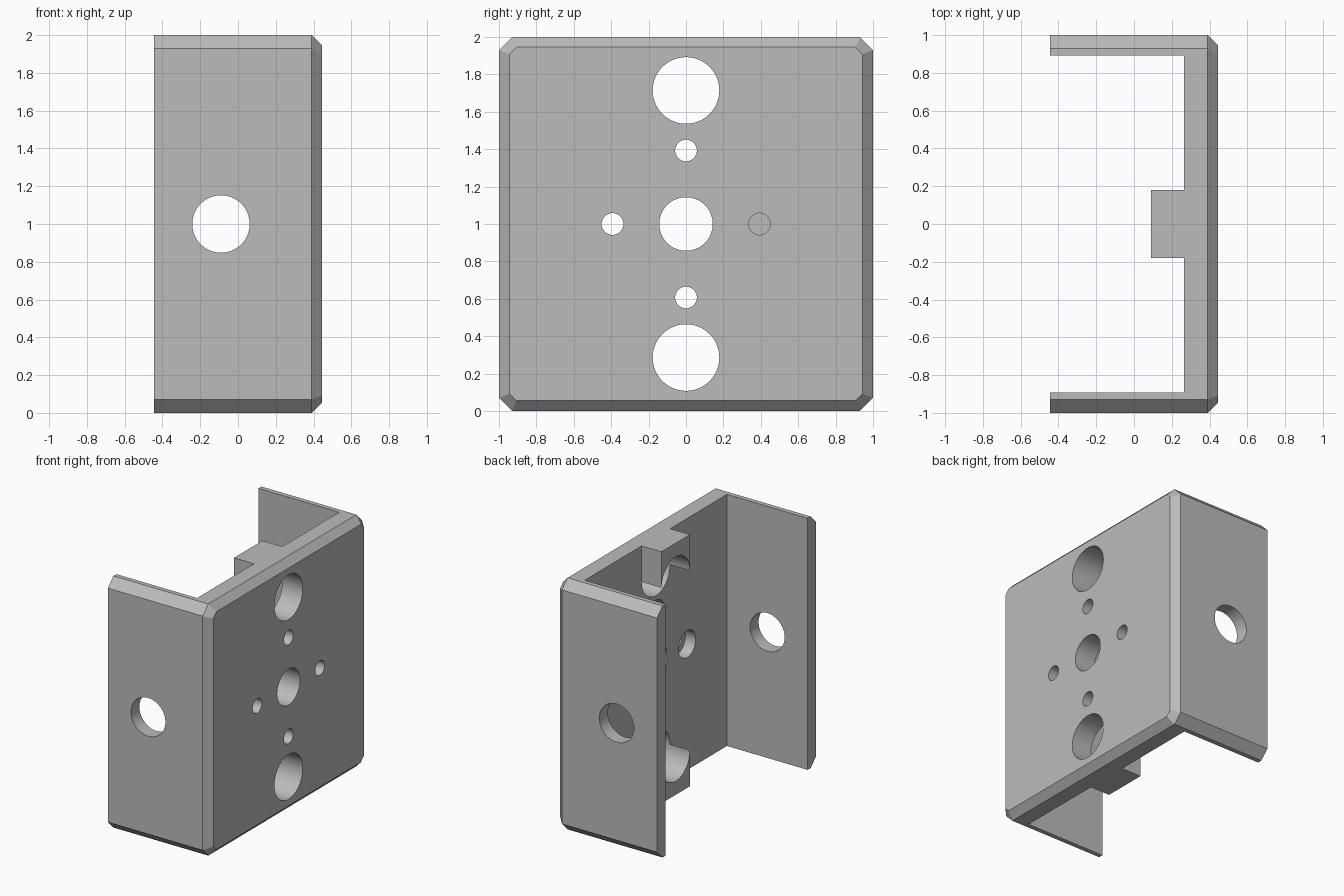
import bpy, bmesh, math
from mathutils import Matrix

if "Cube" in bpy.data.objects:
    bpy.data.objects.remove(bpy.data.objects["Cube"])

grey = bpy.data.materials.new("metal grey")
grey.diffuse_color = (0.5, 0.5, 0.5, 1)
grey.use_nodes = True
grey.node_tree.nodes["Principled BSDF"].inputs["Base Color"].default_value = grey.diffuse_color


def make_object(name, bm):
    bmesh.ops.recalc_face_normals(bm, faces=bm.faces)
    mesh = bpy.data.meshes.new(name)
    bm.to_mesh(mesh)
    bm.free()
    mesh.materials.append(grey)
    obj = bpy.data.objects.new(name, mesh)
    bpy.context.collection.objects.link(obj)
    return obj


def box(name, x0, x1, y0, y1, z0, z1):
    bm = bmesh.new()
    bmesh.ops.create_cube(bm, size=1)
    for v in bm.verts:
        v.co = ((x0 + x1) / 2 + v.co.x * (x1 - x0),
                (y0 + y1) / 2 + v.co.y * (y1 - y0),
                (z0 + z1) / 2 + v.co.z * (z1 - z0))
    return make_object(name, bm)


def cylinder(name, centre, radius, length, axis):
    bm = bmesh.new()
    turn = Matrix.Rotation(math.pi / 2, 4, 'Y' if axis == 'X' else 'X')
    bmesh.ops.create_cone(bm, cap_ends=True, segments=64, radius1=radius,
                          radius2=radius, depth=length,
                          matrix=Matrix.Translation(centre) @ turn)
    return make_object(name, bm)


def combine(target, tool, operation):
    mod = target.modifiers.new(tool.name, 'BOOLEAN')
    mod.operation, mod.solver, mod.object = operation, 'EXACT', tool
    bpy.context.view_layer.objects.active = target
    bpy.ops.object.modifier_apply(modifier=mod.name)
    bpy.data.objects.remove(tool)


def octagon(half, cut):
    a, b = half, half - cut
    return [(a, b), (b, a), (-b, a), (-a, b), (-a, -b), (-b, -a), (b, -a), (a, -b)]


# Chamfered outer body: octagonal sections along x, inset at the plate face
CUT, INSET = 0.07, 0.055
bm = bmesh.new()
sections = ((-0.445, 1, CUT), (0.39, 1, CUT),
            (0.445, 1 - INSET, CUT - INSET * (2 - math.sqrt(2))))
rings = [[bm.verts.new((x, y, z + 1)) for y, z in octagon(half, cut)]
         for x, half, cut in sections]
for a, b in zip(rings, rings[1:]):
    for i in range(8):
        j = (i + 1) % 8
        bm.faces.new((a[i], a[j], b[j], b[i]))
bm.faces.new(rings[0])
bm.faces.new(rings[-1])
bracket = make_object("bracket", bm)

# Hollow between the two flanges
combine(bracket, box("hollow", -1, 0.265, -0.893, 0.893, -1, 3), 'DIFFERENCE')

# Half saddles around the large holes, at top and bottom
for z0, z1 in ((0, 0.286), (1.714, 2)):
    combine(bracket, box("saddle", 0.09, 0.33, -0.1795, 0.1795, z0, z1), 'UNION')

# Large holes and central hole through the plate
for z, r in ((0.286, 0.178), (1.714, 0.178), (1, 0.143)):
    combine(bracket, cylinder("plate_hole", (0.3, 0, z), r, 1, 'X'), 'DIFFERENCE')

# Four screw holes, counterbored from the inside
for dy, dz in ((0.393, 0), (-0.393, 0), (0, 0.393), (0, -0.393)):
    combine(bracket, cylinder("screw_hole", (0.3, dy, 1 + dz), 0.058, 1, 'X'), 'DIFFERENCE')
    combine(bracket, cylinder("counterbore", (0.255, dy, 1 + dz), 0.107, 0.2, 'X'), 'DIFFERENCE')

# One hole through both flanges
combine(bracket, cylinder("flange_hole", (-0.09, 0, 1), 0.152, 3, 'Y'), 'DIFFERENCE')

# Smooth hole walls, sharp edges elsewhere
bpy.ops.object.select_all(action='DESELECT')
bracket.select_set(True)
bpy.context.view_layer.objects.active = bracket
bpy.ops.object.shade_smooth_by_angle(angle=math.radians(20))
